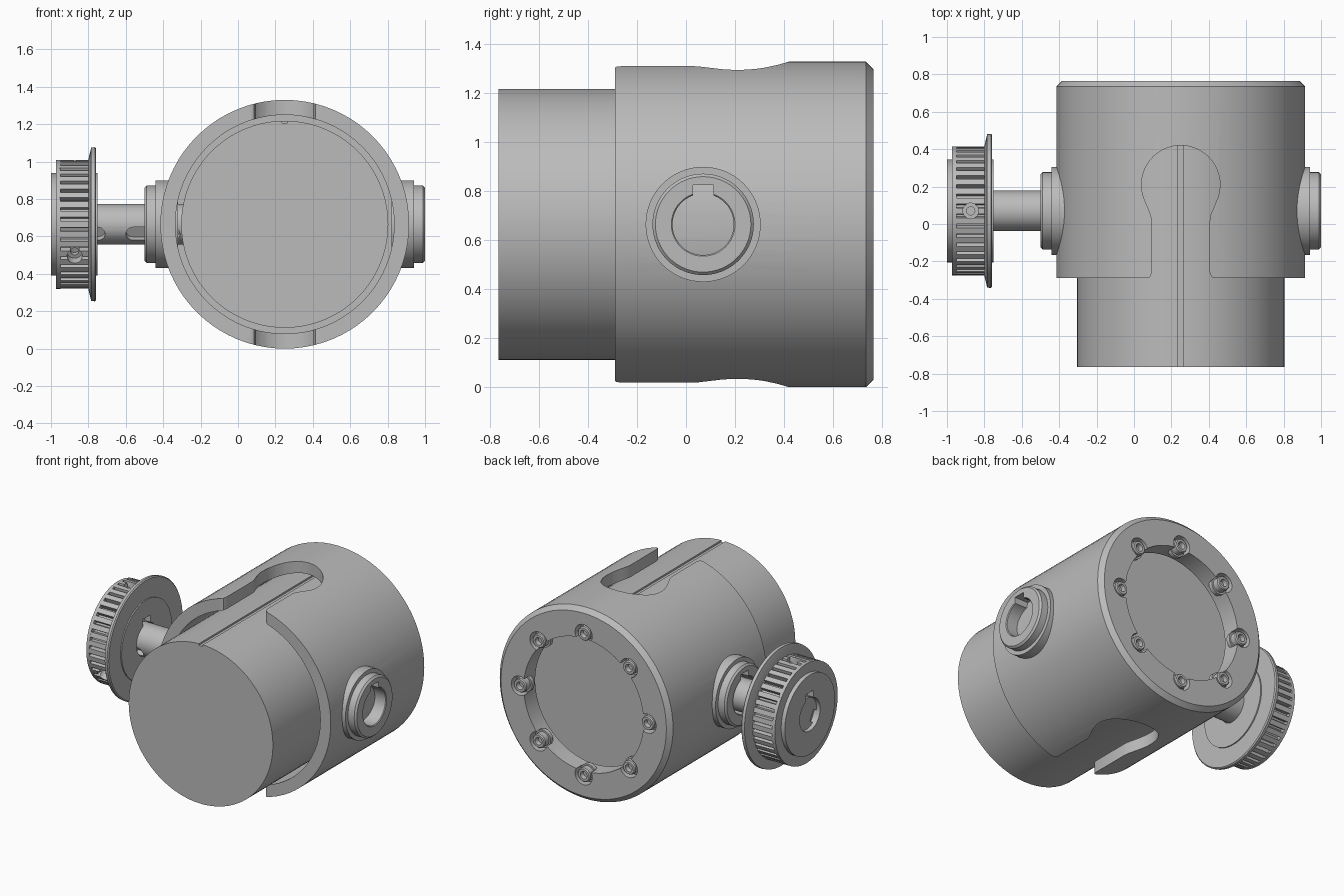
import bpy, bmesh, math
from mathutils import Matrix, Vector

cube = bpy.data.objects.get("Cube")
if cube:
    bpy.data.objects.remove(cube, do_unlink=True)

steel = bpy.data.materials.new("steel_grey")
steel.use_nodes = True
GREY = (0.5, 0.5, 0.5, 1)
steel.diffuse_color = GREY
steel.node_tree.nodes["Principled BSDF"].inputs["Base Color"].default_value = GREY

CX, CZ = 0.25, 0.665          # axis of the housing
SY = 0.07                     # y of the cross shaft
TO_Y = Matrix.Rotation(-math.pi / 2, 4, 'X')
TO_X = Matrix.Rotation(math.pi / 2, 4, 'Y')
BODY = Matrix.Translation((CX, 0, CZ)) @ TO_Y       # local z -> world y
SHAFT = Matrix.Translation((0, SY, CZ)) @ TO_X      # local z -> world x


def finish(name, bm, mat=Matrix()):
    bm.transform(mat)
    bmesh.ops.recalc_face_normals(bm, faces=bm.faces)
    me = bpy.data.meshes.new(name)
    bm.to_mesh(me)
    bm.free()
    me.materials.append(steel)
    ob = bpy.data.objects.new(name, me)
    bpy.context.collection.objects.link(ob)
    return ob


def lathe(name, profile, mat, seg=64):
    """Spin a closed (radius, height) profile about local z."""
    bm = bmesh.new()
    vs = [bm.verts.new((r, 0, t)) for r, t in profile]
    es = [bm.edges.new((vs[i], vs[(i + 1) % len(vs)])) for i in range(len(vs))]
    bmesh.ops.spin(bm, geom=vs + es, cent=(0, 0, 0), axis=(0, 0, 1),
                   angle=2 * math.pi, steps=seg, use_duplicate=False)
    bmesh.ops.remove_doubles(bm, verts=bm.verts, dist=1e-5)
    bad = [f for f in bm.faces if f.calc_area() < 1e-9]
    bmesh.ops.delete(bm, geom=bad, context='FACES')
    return finish(name, bm, mat)


def rod(name, r, t0, t1, mat, seg=48):
    return prism(name, [(r * math.cos(2 * math.pi * i / seg),
                         r * math.sin(2 * math.pi * i / seg)) for i in range(seg)], t0, t1, mat)


def prism(name, outline, t0, t1, mat=Matrix()):
    """Extrude a flat outline along local z."""
    bm = bmesh.new()
    f = bm.faces.new([bm.verts.new((x, y, t0)) for x, y in outline])
    ext = bmesh.ops.extrude_face_region(bm, geom=[f])
    bmesh.ops.translate(bm, vec=(0, 0, t1 - t0),
                        verts=[v for v in ext["geom"] if isinstance(v, bmesh.types.BMVert)])
    return finish(name, bm, mat)


def box(x0, x1, y0, y1, z0, z1, mat=Matrix()):
    return prism("cutter", [(x0, y0), (x1, y0), (x1, y1), (x0, y1)], z0, z1, mat)


def cut(targets, cutter):
    cutter.hide_render = True
    for ob in targets:
        m = ob.modifiers.new("cut", 'BOOLEAN')
        m.operation, m.solver, m.object = 'DIFFERENCE', 'EXACT', cutter
        bpy.context.view_layer.objects.active = ob
        bpy.ops.object.modifier_apply(modifier=m.name)
    bpy.data.objects.remove(cutter, do_unlink=True)


# Outer housing: tube with an inward flange and chamfered rim at the back
housing = lathe("housing", [(0.585, -0.29), (0.665, -0.29), (0.665, 0.735), (0.635, 0.765),
                            (0.46, 0.765), (0.46, 0.64), (0.585, 0.64)], BODY, 80)

# Keyhole slots through the top and bottom of the housing
half = [(0.20, -0.35), (0.18, -0.291), (0.164, -0.283), (0.155, -0.26), (0.155, 0.02),
        (0.16, 0.05), (0.175, 0.085)]
half += [(0.21 * math.cos(math.radians(a)), 0.21 + 0.21 * math.sin(math.radians(a)))
         for a in range(-26, 90, 8)]
outline = [(CX + x, y) for x, y in half] + [(CX, 0.42)] + [(CX - x, y) for x, y in reversed(half)]
cut([housing], prism("cutter", outline, -0.2, 1.6))
# Side openings for the shaft sleeves
cut([housing], rod("cutter", 0.2, -0.8, 1.2, SHAFT))

# Flange screws sitting in counterbores that break into the opening
for i in range(8):
    a = i * math.pi / 4
    at = Matrix.Translation((CX + 0.49 * math.cos(a), 0, CZ + 0.49 * math.sin(a))) @ TO_Y
    cut([housing], rod("cutter", 0.066, 0.705, 0.85, at, 24))
    lathe("screw_washer", [(0, 0.69), (0.06, 0.69), (0.06, 0.717), (0, 0.717)], at, 24)
    lathe("flange_screw", [(0, 0.71), (0.048, 0.71), (0.048, 0.757), (0.042, 0.765),
                           (0.026, 0.765), (0.022, 0.735), (0, 0.735)], at, 24)

# Inner drum with a shallow guide groove along its top
drum = rod("inner_drum", 0.5535, -0.765, 0.61, BODY, 80)
cut([drum], box(CX - 0.015, CX + 0.015, -0.9, 0.5, CZ + 0.541, CZ + 0.7))

# Stepped bearing sleeves with a keyed bore, one on each side
for side, label in ((1, "left"), (-1, "right")):
    mat = Matrix.Translation((CX, SY, CZ)) @ Matrix.Rotation(side * math.pi / 2, 4, 'Y')
    sleeve = lathe("bearing_sleeve_" + label,
                   [(0.125, 0.57), (0.235, 0.57), (0.235, 0.69), (0.207, 0.69), (0.207, 0.738),
                    (0.195, 0.75), (0.13, 0.75), (0.125, 0.745)], mat)
    x = CX + side * 0.66
    cut([sleeve], box(x - 0.2, x + 0.2, SY - 0.042, SY + 0.042, CZ + 0.05, CZ + 0.16))

# Drive shaft with two round-ended key slots facing forward and down
shaft = rod("drive_shaft", 0.108, -0.975, -0.25, SHAFT)
KEY = Matrix.Translation((0, SY, CZ)) @ Matrix.Rotation(math.radians(120), 4, 'X')
for x0, x1 in ((-0.99, -0.75), (-0.56, -0.35)):
    slot = [(xc + 0.04 * math.cos(math.radians(a)), 0.04 * math.sin(math.radians(a)))
            for xc, start in ((x1, -90), (x0, 90)) for a in range(start, start + 181, 20)]
    cut([shaft], prism("cutter", slot, 0.065, 0.2, KEY))

# Toothed pulley: hub, toothed ring, plain end rim and flared flange
hub = lathe("pulley_hub", [(0.112, -1.0), (0.275, -1.0), (0.275, -0.75), (0.112, -0.75)], SHAFT)
cut([hub], box(-1.1, -0.7, SY - 0.04, SY + 0.04, CZ + 0.05, CZ + 0.155))

TEETH = 40
gear = []
for i in range(TEETH):
    for frac, r in ((-0.30, 0.345), (0.30, 0.345), (0.38, 0.312), (0.62, 0.312)):
        a = 2 * math.pi * (i + frac) / TEETH
        gear.append((r * math.cos(a), r * math.sin(a)))
teeth = prism("pulley_teeth", gear, -0.955, -0.79, SHAFT)
cut([teeth], rod("cutter", 0.26, -1.1, -0.6, SHAFT))
lathe("pulley_end_rim", [(0.26, -0.972), (0.345, -0.972), (0.345, -0.95), (0.26, -0.95)], SHAFT)
lathe("pulley_flange", [(0.26, -0.80), (0.347, -0.80), (0.41, -0.785), (0.412, -0.765),
                        (0.405, -0.758), (0.26, -0.758)], SHAFT)

# Clamping screws in radial holes through the teeth
for deg in (0, 120):
    mat = (Matrix.Translation((-0.873, SY, CZ))
           @ Matrix.Rotation(math.radians(deg), 4, 'X'))
    cut([teeth, hub], rod("cutter", 0.042, 0.15, 0.5, mat, 24))
    lathe("clamp_screw", [(0, 0.12), (0.042, 0.12), (0.042, 0.29), (0.022, 0.29),
                          (0.022, 0.265), (0, 0.265)], mat, 24)

# Smooth the round surfaces and keep the edges crisp
bpy.ops.object.select_all(action='DESELECT')
for ob in bpy.context.scene.objects:
    if ob.type == 'MESH' and ob.data.materials and ob.data.materials[0] == steel:
        ob.select_set(True)
        bpy.context.view_layer.objects.active = ob
bpy.ops.object.shade_smooth_by_angle(angle=math.radians(30))
